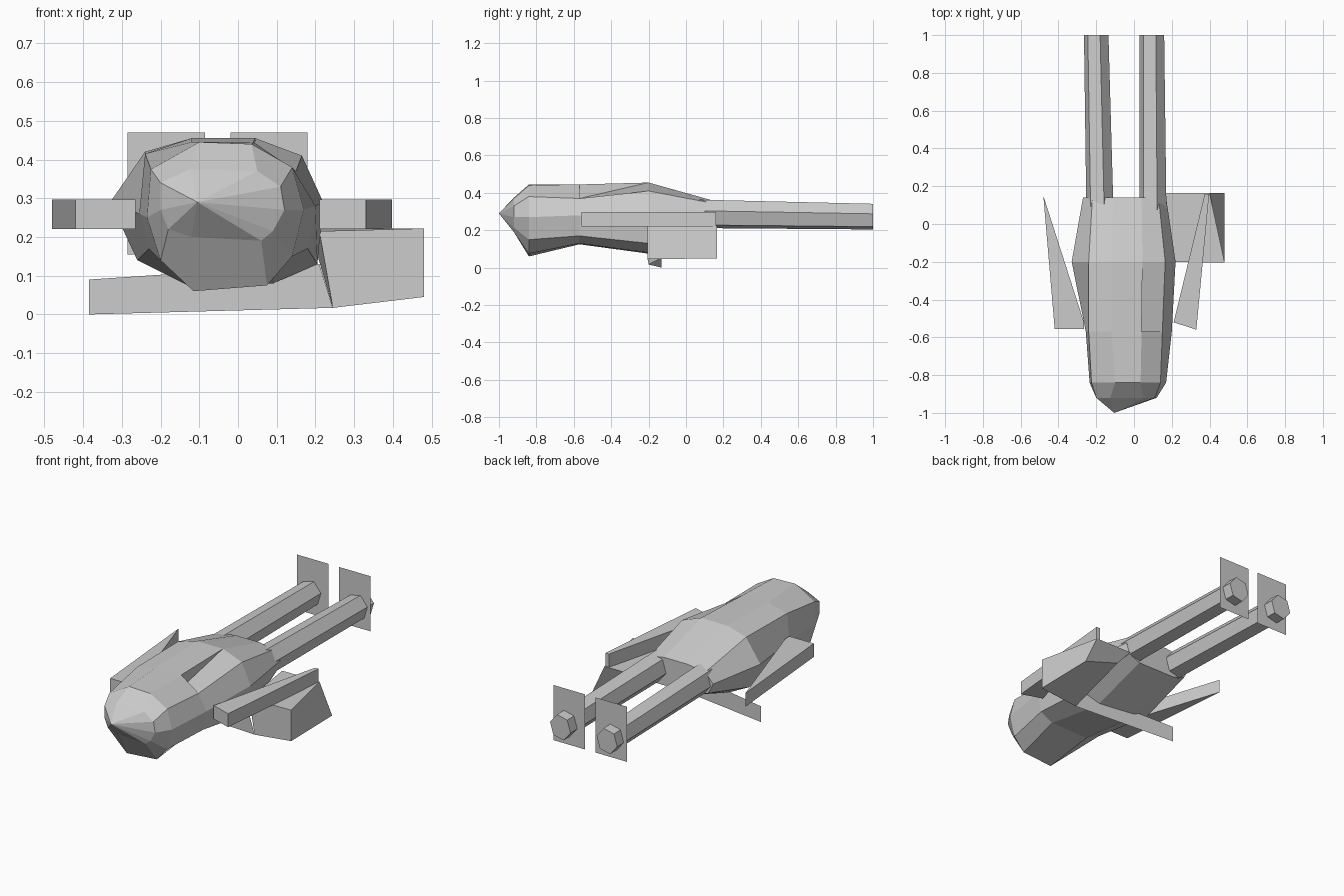
import bpy, math


def mesh(name, verts, faces):
    me = bpy.data.meshes.new(name)
    me.from_pydata(verts, [], faces)
    me.update()
    ob = bpy.data.objects.new(name, me)
    bpy.context.collection.objects.link(ob)
    return ob


def bridge(a, b, n):
    # quads joining two rings of n vertices starting at indices a and b
    return [(a + i, a + (i + 1) % n, b + (i + 1) % n, b + i) for i in range(n)]


def prism(name, bottom, top):
    n = len(bottom)
    faces = [tuple(range(n))[::-1], tuple(range(n, 2 * n))] + bridge(0, n, n)
    return mesh(name, bottom + top, faces)


# Fuselage: ten-sided lofted rings, clockwise from the top left
rings = [
    (-0.92, [(-.125, .375), (.05, .37), (.11, .33), (.12, .27), (.09, .215),
             (.06, .19), (-.12, .2), (-.18, .22), (-.2, .27), (-.2, .34)]),
    (-0.84, [(-.1, .445), (.035, .44), (.14, .38), (.17, .27), (.14, .15),
             (.075, .075), (-.115, .06), (-.2, .14), (-.235, .25), (-.225, .375)]),
    (-0.57, [(-.12, .445), (.04, .445), (.15, .37), (.2, .28), (.18, .17),
             (.1, .13), (-.14, .125), (-.23, .17), (-.255, .26), (-.24, .415)]),
    (-0.2, [(-.12, .455), (.045, .455), (.165, .41), (.22, .29), (.205, .13),
            (.09, .08), (-.13, .075), (-.26, .14), (-.33, .29), (-.24, .42)]),
    (0.14, [(-.11, .36), (.04, .36), (.13, .345), (.17, .29), (.15, .23),
            (.08, .2), (-.16, .2), (-.24, .23), (-.27, .29), (-.22, .345)]),
]
verts = [(x, y, z) for y, ring in rings for x, z in ring]
faces = []
for r in range(len(rings) - 1):
    for i, f in enumerate(bridge(r * 10, r * 10 + 10, 10)):
        if (r, i) != (2, 1):
            faces.append(f)
faces.append(tuple(range(40, 50))[::-1])
verts.append((-0.105, -1.0, 0.29))
faces += [(50, (i + 1) % 10, i) for i in range(10)]
# sunken panel on the upper right side
verts.append((0.04, -0.57, 0.37))
faces += [(51, 22, 32, 31), (21, 51, 31), (21, 22, 51)]
mesh("fuselage", verts, faces)

# Twin tail booms, each with a thin fin plate near the end
for side, x0, x1, px in (("left", -.18, -.2, -.185), ("right", .1, .095, .08)):
    ends = []
    for y, cx, cz, r in ((0.05, x0, .288, .08), (1.0, x1, .273, .072)):
        ends.append([(cx + r * .92 * math.cos(a), y, cz + r * math.sin(a))
                     for a in (math.radians(12 + 60 * k) for k in range(6))])
    prism(side + "_tail_boom", ends[1], ends[0])
    mesh(side + "_tail_plate",
         [(px - .1, .94, .155), (px + .1, .94, .155),
          (px + .1, .94, .47), (px - .1, .94, .47)], [(0, 1, 2, 3)])

# Side wings: slim wedges of constant height
wings = {"left_wing": [(-.42, -.555), (-.265, -.555), (-.265, -.52), (-.48, .15)],
         "right_wing": [(.21, -.52), (.33, -.56), (.398, .16), (.375, .16)]}
for name, outline in wings.items():
    prism(name, [(x, y, .22) for x, y in outline],
          [(x, y, .297) for x, y in outline])

# Boxy pod under the right side
prism("lower_pod",
      [(.245, -.2, .017), (.48, -.205, .045), (.48, .165, .05), (.2, .1, .17)],
      [(.21, -.2, .215), (.48, -.205, .222), (.4, .165, .222), (.165, .165, .222)])

# Thin blade crossing under the belly
mesh("belly_blade",
     [(-.385, -.13, 0), (.245, -.2, .017), (.21, -.2, .13), (-.385, -.13, .09)],
     [(0, 1, 2, 3)])
